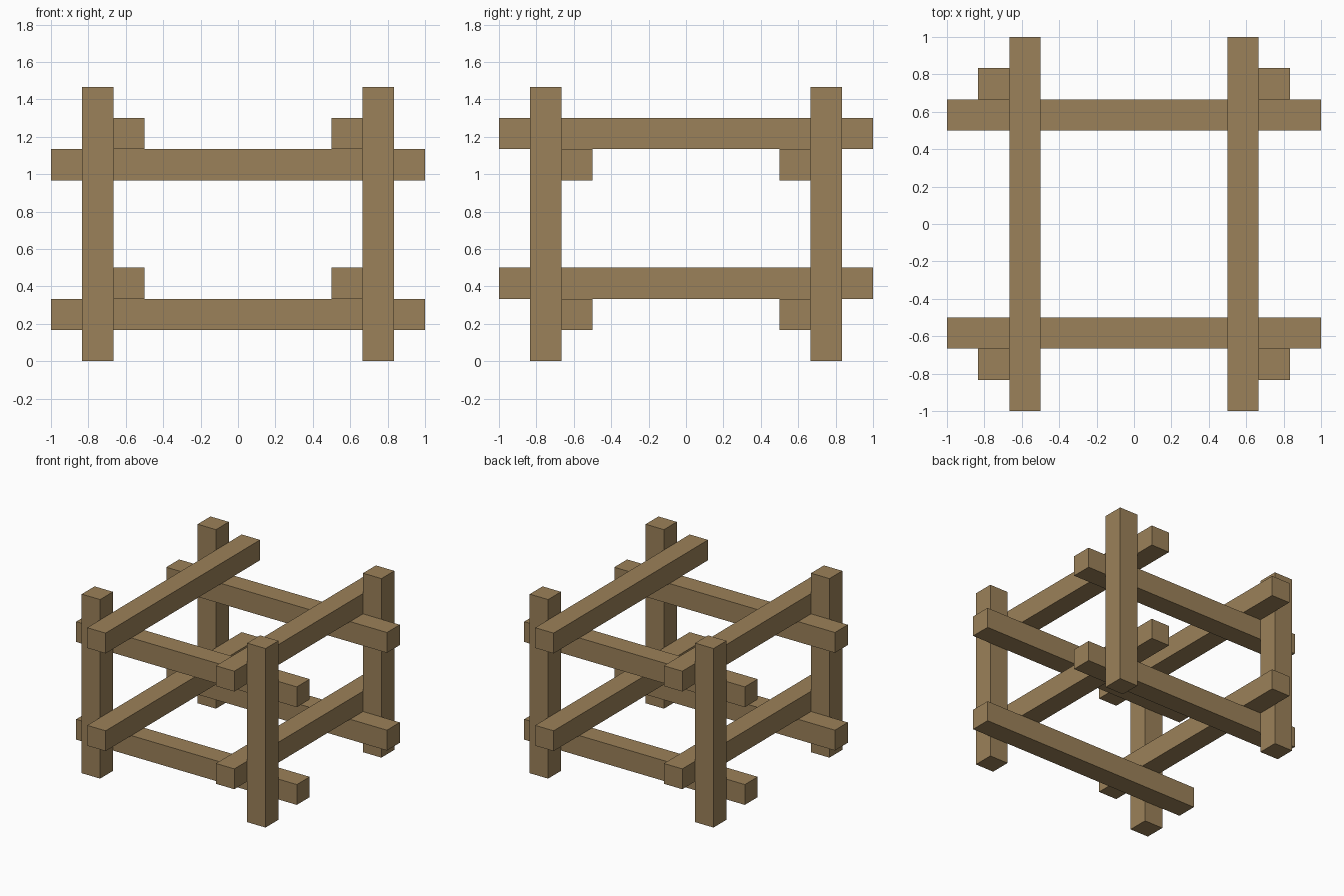
import bpy

if "Cube" in bpy.data.objects:
    bpy.data.objects.remove(bpy.data.objects["Cube"])

T = 1 / 6            # timber thickness
RAIL = 3.5 * T       # rail centre offset from the middle
POST = 4.5 * T       # post centre offset from the middle
HEIGHT = 1.467

wood = bpy.data.materials.new("wood")
wood.diffuse_color = (0.33, 0.22, 0.10, 1)
wood.use_nodes = True
wood.node_tree.nodes["Principled BSDF"].inputs["Base Color"].default_value = wood.diffuse_color


def timber(name, centre, size):
    bpy.ops.mesh.primitive_cube_add(size=1, location=centre)
    ob = bpy.context.object
    ob.name = name
    ob.scale = size
    bpy.ops.object.transform_apply(location=False, rotation=False, scale=True)
    ob.data.materials.append(wood)


# Four corner posts
for sx, side in ((-1, "left"), (1, "right")):
    for sy, end in ((-1, "front"), (1, "back")):
        timber(f"{end}_{side}_post", (sx * POST, sy * POST, HEIGHT / 2), (T, T, HEIGHT))

# Two tiers of rails: cross rails along x, side rails along y resting on them
for tier, base in (("lower", T), ("upper", 0.967)):
    for sy, end in ((-1, "front"), (1, "back")):
        timber(f"{tier}_{end}_rail", (0, sy * RAIL, base + T / 2), (2, T, T))
    for sx, side in ((-1, "left"), (1, "right")):
        timber(f"{tier}_{side}_rail", (sx * RAIL, 0, base + 1.5 * T), (T, 2, T))
